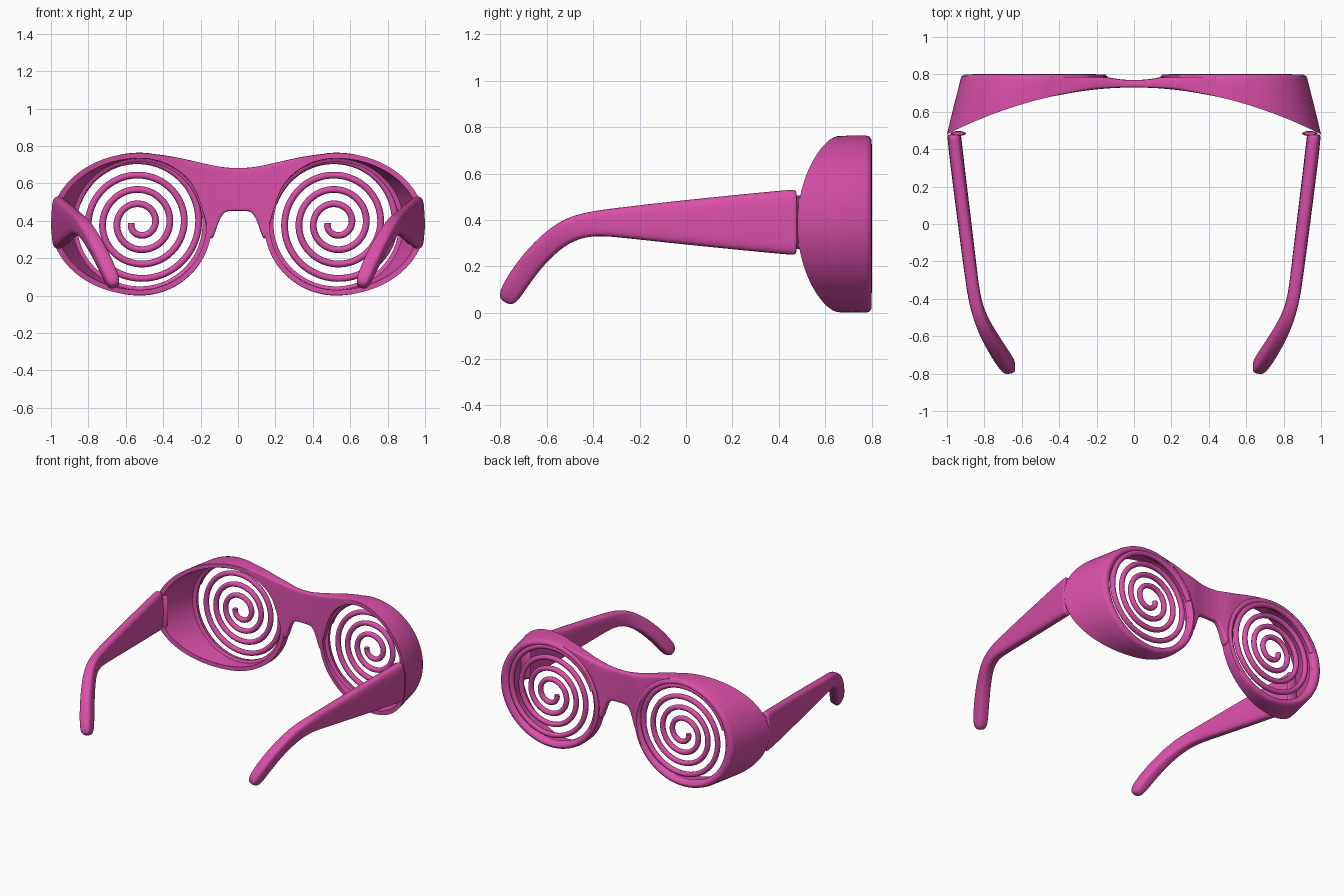
import bpy, bmesh, math
from mathutils import Vector

if "Cube" in bpy.data.objects:
    bpy.data.objects.remove(bpy.data.objects["Cube"])

pink = bpy.data.materials.new("pink_plastic")
pink.diffuse_color = (0.7, 0.08, 0.4, 1)
pink.use_nodes = True
pink.node_tree.nodes["Principled BSDF"].inputs["Base Color"].default_value = pink.diffuse_color
CX, CZ = 0.525, 0.382          # lens centre


def back_y(x):
    return 0.73 - 0.25 * x * x  # curved rear edge of the frame


def loft(name, rings, closed=False, mirror=False, subsurf=0, angle=40):
    """Skin a list of closed rings; cap the ends unless the loft is closed."""
    bm = bmesh.new()
    vs = [[bm.verts.new(p) for p in r] for r in rings]
    n, m = len(vs), len(vs[0])
    for i in range(n if closed else n - 1):
        a, b = vs[i], vs[(i + 1) % n]
        for j in range(m):
            k = (j + 1) % m
            bm.faces.new((a[j], a[k], b[k], b[j]))
    if not closed:
        bm.faces.new(vs[0])
        bm.faces.new(vs[-1])
    bmesh.ops.recalc_face_normals(bm, faces=bm.faces)
    me = bpy.data.meshes.new(name)
    bm.to_mesh(me)
    bm.free()
    me.materials.append(pink)
    ob = bpy.data.objects.new(name, me)
    bpy.context.collection.objects.link(ob)
    bpy.ops.object.select_all(action='DESELECT')
    ob.select_set(True)
    bpy.context.view_layer.objects.active = ob
    bpy.ops.object.shade_smooth_by_angle(angle=math.radians(angle))
    if mirror:
        ob.modifiers.new("mirror", 'MIRROR')
    if subsurf:
        s = ob.modifiers.new("smooth", 'SUBSURF')
        s.levels = s.render_levels = subsurf
    return ob


# Eye cups: wall profile (outer width, inner width, height, y) swept round the lens
profile = [
    (.475, .385, .380, None), (.437, .385, .382, 'mid'), (.402, .385, .382, .775),
    (.396, .382, .378, .790), (.382, .370, .366, .799), (.366, .360, .356, .800),
    (.350, .350, .345, .793), (.337, .337, .335, .780), (.335, .335, .333, .757),
    (.360, .358, .350, .748), (.445, .357, .352, None),
]
rings = []
for i in range(96):
    t = 2 * math.pi * i / 96
    c, s = math.cos(t), math.sin(t)
    ring = []
    for ao, ai, b, y in profile:
        x = CX + (ao if c > 0 else ai) * c
        if y is None:
            y = back_y(x)
        elif y == 'mid':
            y = (back_y(x) + 0.775) / 2
        ring.append((x, y, CZ + b * s))
    rings.append(ring)
loft("eye_cup", rings, closed=True, mirror=True)

# Nose bridge: columns given as top point and bottom point
cols = [((0, .682), (0, .452)), ((.05, .683), (.045, .452)), ((.09, .688), (.075, .447)),
        ((.14, .697), (.10, .405)), ((.18, .706), (.125, .33)), ((.22, .715), (.145, .27)),
        ((.27, .727), (.195, .49)), ((.32, .737), (.245, .61)),
        ((.40, .752), (.35, .695)), ((.50, .762), (.48, .74))]
cols = [((-a, b), (-c, d)) for (a, b), (c, d) in cols[:0:-1]] + cols
steps = (0, .04, .35, .65, .96, 1)
rings = []
for (tx, tz), (bx, bz) in cols:
    front, rear = [], []
    for f in steps:
        x, z = bx + (tx - bx) * f, bz + (tz - bz) * f
        inset = 0.008 if f in (0, 1) else 0
        front.append((x, .769 + .018 * min(1, abs(x) / .15) ** 2 - inset, z))
        rear.append((x, back_y(x) + inset / 2, z))
    rings.append(front + rear[::-1])
loft("nose_bridge", rings, subsurf=2)

# Spiral lenses: same winding on both sides
for side, cx in (("left", -CX), ("right", CX)):
    rings = []
    for i in range(261):
        turn = 3.95 * i / 260
        t, r = math.pi + 2 * math.pi * turn, 0.045 + 0.077 * turn
        ring = []
        for j in range(10):
            q = 2 * math.pi * j / 10
            rr = r + 0.018 * math.cos(q)
            ring.append((cx + rr * math.cos(t), 0.784 + 0.018 * math.sin(q),
                         CZ + 0.005 + rr * math.sin(t)))
        rings.append(ring)
    loft(side + "_spiral_lens", rings, angle=60)

# Temple arms: centre x, y, z, half height, half width
path = [(.962, .480, .390, .140, .036), (.961, .470, .390, .144, .038),
        (.950, .360, .390, .134, .038), (.905, .000, .390, .098, .037),
        (.870, -.28, .389, .066, .035), (.855, -.39, .387, .054, .034),
        (.825, -.50, .365, .053, .036), (.775, -.60, .293, .050, .040),
        (.720, -.69, .190, .050, .042), (.682, -.745, .105, .049, .041),
        (.665, -.768, .065, .042, .036), (.658, -.778, .046, .022, .020)]
rings = []
for i, (x, y, z, h, w) in enumerate(path):
    p = Vector(path[max(i - 1, 0)][:3])
    q = Vector(path[min(i + 1, len(path) - 1)][:3])
    d = (q - p).normalized()
    if i < 2:
        d = Vector((0, -1, 0))
    up = Vector((0, d.z, -d.y)).normalized()
    out = up.cross(d).normalized()
    ring = []
    for j in range(16):
        t = 2 * math.pi * j / 16
        c, s = math.cos(t), math.sin(t)
        u = math.copysign(abs(c) ** .6, c) * w
        v = math.copysign(abs(s) ** .6, s) * h
        ring.append(Vector((x, y, z)) + out * u + up * v)
    rings.append(ring)
loft("temple_arm", rings, mirror=True, subsurf=2)

# Hinges joining arms to the frame
rings = [[(.94 + .042 * k * math.cos(a), .484 + .013 * k * math.sin(a), z)
          for a in (2 * math.pi * j / 16 for j in range(16))]
         for z, k in ((.275, .7), (.285, 1), (.495, 1), (.505, .7))]
loft("hinge", rings, mirror=True)
